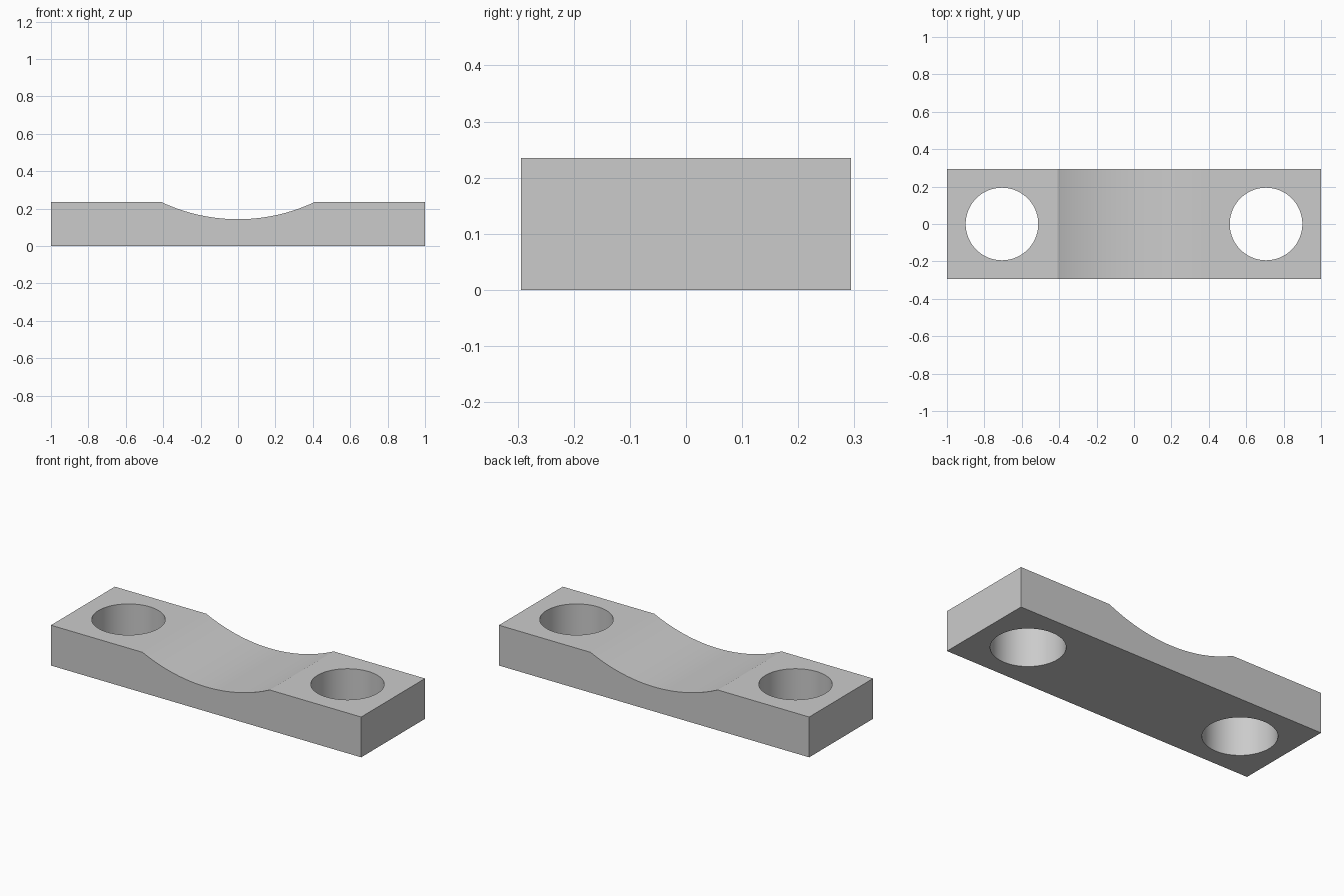
import bpy
import math

LENGTH, DEPTH, HEIGHT = 2.0, 0.588, 0.235
HOLE_X, HOLE_R = 0.706, 0.194
SADDLE_HALF, SADDLE_LOW = 0.41, 0.143

cube = bpy.data.objects.get("Cube")
if cube:
    bpy.data.objects.remove(cube, do_unlink=True)

# Plain grey finish
grey = bpy.data.materials.new("grey")
grey.use_nodes = True
colour = (0.6, 0.6, 0.6, 1.0)
grey.diffuse_color = colour
grey.node_tree.nodes["Principled BSDF"].inputs["Base Color"].default_value = colour


def cutter(name, radius, length, location, sides, rotation=(0, 0, 0)):
    bpy.ops.mesh.primitive_cylinder_add(vertices=sides, radius=radius, depth=length,
                                        location=location, rotation=rotation)
    obj = bpy.context.object
    obj.name = name
    obj.data.materials.append(grey)
    obj.hide_render = True
    return obj


# Rectangular bar
bpy.ops.mesh.primitive_cube_add(size=1, location=(0, 0, HEIGHT / 2))
clamp = bpy.context.object
clamp.name = "saddle_clamp_bar"
clamp.scale = (LENGTH, DEPTH, HEIGHT)
bpy.ops.object.transform_apply(location=True, rotation=True, scale=True)
clamp.data.materials.append(grey)

# Shallow saddle across the top, and a bolt hole at each end
drop = HEIGHT - SADDLE_LOW
saddle_r = (SADDLE_HALF ** 2 + drop ** 2) / (2 * drop)
cutters = [cutter("saddle_cutter", saddle_r, 1, (0, 0, SADDLE_LOW + saddle_r), 256,
                  (math.pi / 2, 0, 0))]
for side, x in (("left", HOLE_X), ("right", -HOLE_X)):
    cutters.append(cutter(side + "_hole_cutter", HOLE_R, 1, (x, 0, 0), 96))

# Cut the bar, then discard the cutters
bpy.ops.object.select_all(action="DESELECT")
clamp.select_set(True)
bpy.context.view_layer.objects.active = clamp
for tool in cutters:
    cut = clamp.modifiers.new(tool.name, "BOOLEAN")
    cut.operation = "DIFFERENCE"
    cut.solver = "EXACT"
    cut.object = tool
    bpy.ops.object.modifier_apply(modifier=cut.name)
    bpy.data.objects.remove(tool, do_unlink=True)

# Smooth curves with crisp rims
bpy.ops.object.shade_smooth_by_angle(angle=math.radians(15))
